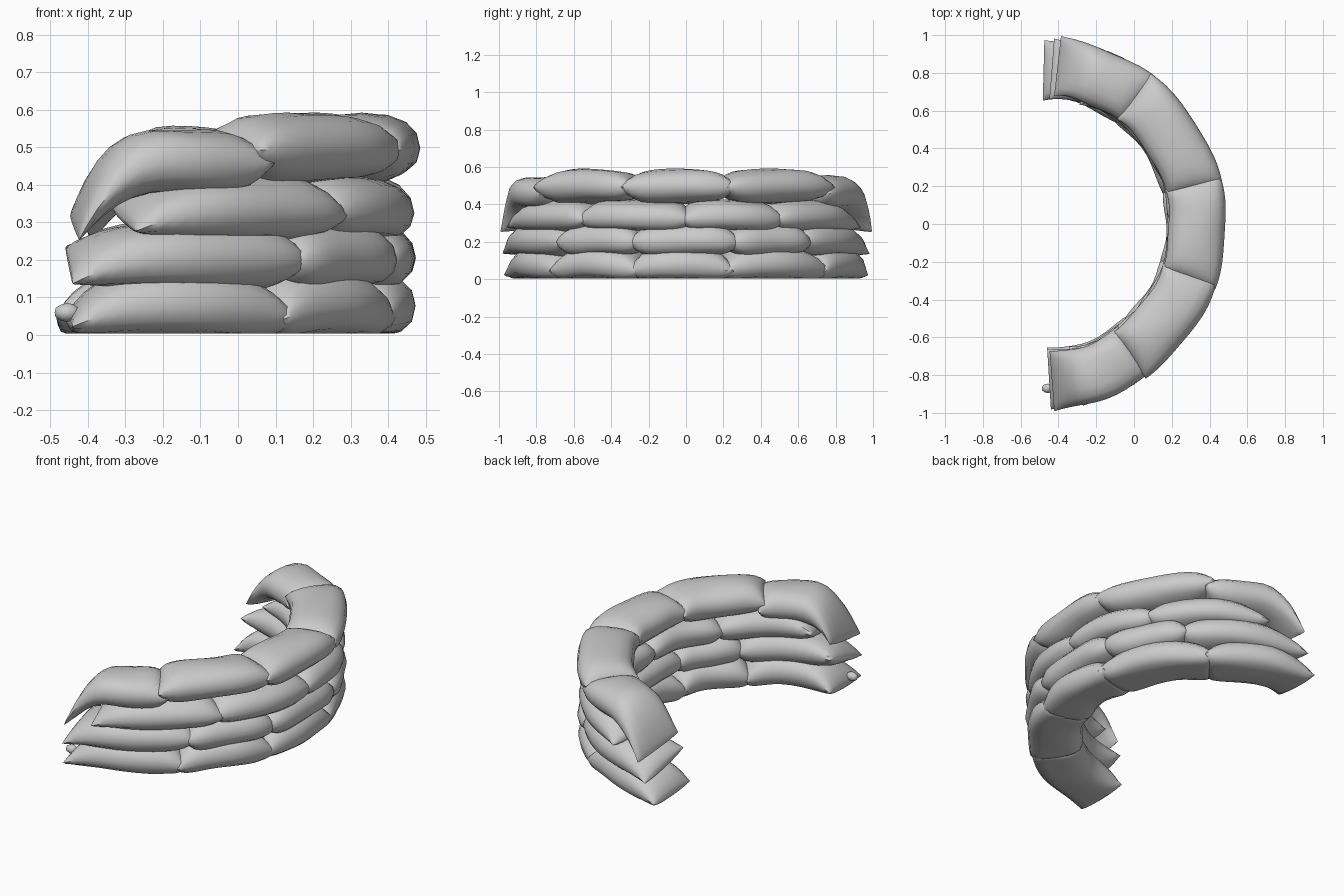
import bpy, bmesh, math, random
from mathutils import Vector

cube = bpy.data.objects.get("Cube")
if cube:
    bpy.data.objects.remove(cube, do_unlink=True)
random.seed(4)

grey = bpy.data.materials.new("sack grey")
grey.use_nodes = True
grey.diffuse_color = (0.6, 0.6, 0.6, 1)
grey.node_tree.nodes["Principled BSDF"].inputs["Base Color"].default_value = (0.6, 0.6, 0.6, 1)

RINGS, SIDES = 16, 16
CENTRE_X, RADIUS, HALF_WIDTH = -0.5, 0.837, 0.15
BLUNT, POINTED = 6, 3
END_FLARE = 0.07


def power(v, p):
    return math.copysign(abs(v) ** p, v)


def sandbag(name, start, end, z, half_h, radius, tilt, tips, rolls, pinches, flares):
    """Pillow bent along the arc; both ends pinch to a seam at the tip heights."""
    bm = bmesh.new()
    rings = []
    phase = random.uniform(0, 6)
    for i in range(RINGS + 1):
        e = -math.cos(math.pi * i / RINGS)            # rings crowd towards the seams
        angle = math.radians(start + (end - start) * (e + 1) / 2)
        side = 0 if e < 0 else 1
        bend = abs(e) ** 2.6
        puff = half_h * (1 - abs(e) ** pinches[side]) ** 0.6 + 0.008
        width = HALF_WIDTH * (1 + flares[side] * abs(e) ** 5)
        ring = []
        for k in range(SIDES):
            t = 2 * math.pi * k / SIDES
            across = power(math.cos(t), 0.85) * width
            up = power(math.sin(t), 0.85) * puff
            up *= 1 + 0.07 * math.sin(3 * e + 2 * t + phase)
            r = radius + across + 0.006 * math.sin(4 * e + phase)
            lean = (tilt + rolls[side] * bend) * across / HALF_WIDTH
            height = z + up + tips[side] * bend - lean
            ring.append(bm.verts.new((CENTRE_X + r * math.cos(angle),
                                      r * math.sin(angle), max(height, 0.004))))
        rings.append(ring)
    for a, b in zip(rings, rings[1:]):
        for k in range(SIDES):
            n = (k + 1) % SIDES
            bm.faces.new((a[k], a[n], b[n], b[k]))
    bm.faces.new(rings[0])
    bm.faces.new(rings[-1])
    bmesh.ops.recalc_face_normals(bm, faces=bm.faces)
    mesh = bpy.data.meshes.new(name)
    bm.to_mesh(mesh)
    bm.free()
    mesh.materials.append(grey)
    obj = bpy.data.objects.new(name, mesh)
    bpy.context.collection.objects.link(obj)
    bpy.ops.object.select_all(action="DESELECT")
    obj.select_set(True)
    bpy.context.view_layer.objects.active = obj
    bpy.ops.object.shade_smooth_by_angle(angle=math.radians(50))


# Courses: name, height, half thickness, radius change, tilt, joint angles,
# then drop and flare at the joints, drop and roll at the free ends
courses = [
    ("bottom", 0.088, 0.083, -0.018, 0.01, (-85, -48, -17, 14, 52, 87), -0.035, -0.05, -0.055, 0.0),
    ("second", 0.215, 0.081, -0.008, 0.01, (-85, -45, -17, 16, 43, 84), -0.01, -0.17, -0.03, 0.035),
    ("third", 0.345, 0.077, -0.005, 0.015, (-75, -36, 0, 32, 70), -0.015, -0.17, -0.03, 0.02),
    ("top", 0.497, 0.081, 0, 0, (-84, -54, -19, 14, 52, 82), -0.005, 0, -0.175, 0.03),
]
for name, z, half_h, grow, tilt, joints, joint_drop, joint_flare, end_drop, end_roll in courses:
    last = len(joints) - 2
    for i, (a, b) in enumerate(zip(joints, joints[1:])):
        ends = (i == 0, i == last)
        tips = [end_drop if free else joint_drop for free in ends]
        rolls = [end_roll if free else 0 for free in ends]
        pinches = [POINTED if free else BLUNT for free in ends]
        flares = [END_FLARE if free else joint_flare for free in ends]
        # outer bags of the top course sit slightly lower
        lower = 0.035 if name == "top" and any(ends) else 0
        sandbag(f"{name}_course_bag_{i + 1}", a - 1.5, b + 1.5, z - lower, half_h,
                RADIUS + grow, tilt, tips, rolls, pinches, flares)

# Small gathered tie at the front end of the bottom course
bm = bmesh.new()
bmesh.ops.create_icosphere(bm, subdivisions=2, radius=0.025)
for v in bm.verts:
    v.co = Vector((v.co.x * 1.4, v.co.y, v.co.z)) + Vector((-0.455, -0.87, 0.06))
mesh = bpy.data.meshes.new("bag_tie")
bm.to_mesh(mesh)
bm.free()
mesh.materials.append(grey)
mesh.shade_smooth()
bpy.context.collection.objects.link(bpy.data.objects.new("bag_tie", mesh))
